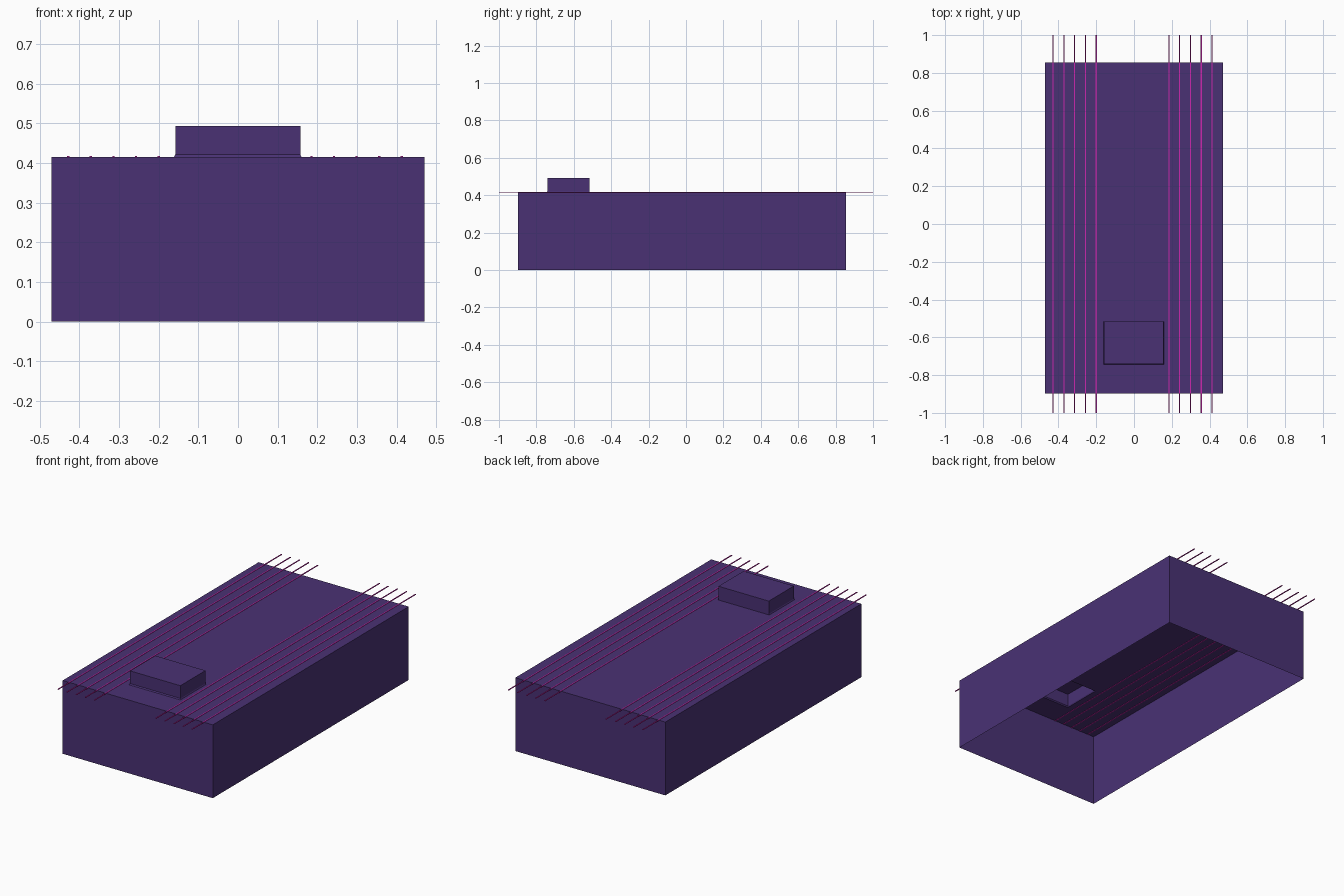
import bpy, bmesh

if "Cube" in bpy.data.objects:
    bpy.data.objects.remove(bpy.data.objects["Cube"])


def material(name, rgb):
    m = bpy.data.materials.new(name)
    m.diffuse_color = (*rgb, 1.0)
    m.use_nodes = True
    m.node_tree.nodes["Principled BSDF"].inputs["Base Color"].default_value = m.diffuse_color
    return m


purple = material("deep purple", (0.068, 0.031, 0.175))
magenta = material("magenta", (0.60, 0.02, 0.42))


def finish(bm, name, mat):
    mesh = bpy.data.meshes.new(name)
    bm.to_mesh(mesh)
    bm.free()
    mesh.materials.append(mat)
    obj = bpy.data.objects.new(name, mesh)
    bpy.context.collection.objects.link(obj)
    return obj


def ring(bm, x0, x1, y0, y1, z):
    return [bm.verts.new(p) for p in ((x0, y0, z), (x1, y0, z), (x1, y1, z), (x0, y1, z))]


def bridge(bm, low, high):
    for i in range(4):
        j = (i + 1) % 4
        bm.faces.new((low[i], low[j], high[j], high[i]))


TOP = 0.415

# Hollow building shell: open underneath, roof pierced below the small box,
# with a narrow sloped skirt leading up into the box
bm = bmesh.new()
rings = [
    ring(bm, -0.47, 0.47, -0.897, 0.856, 0.0),       # wall foot
    ring(bm, -0.47, 0.47, -0.897, 0.856, TOP),       # roof edge
    ring(bm, -0.161, 0.160, -0.745, -0.515, TOP),    # skirt foot
    ring(bm, -0.158, 0.157, -0.74, -0.515, 0.421),   # skirt top
    ring(bm, -0.158, 0.157, -0.74, -0.515, 0.493),   # box top
]
for low, high in zip(rings, rings[1:]):
    bridge(bm, low, high)
bm.faces.new(rings[-1])
finish(bm, "shell_with_roof_box", purple)

# Two groups of thin flat rails running the full length of the roof
HALF_W, HALF_H = 0.0028, 0.0018
bm = bmesh.new()
for start in (-0.428, 0.185):
    for i in range(5):
        x = start + i * 0.057
        ends = []
        for y in (-1.0, 1.0):
            ends.append([bm.verts.new((x + dx * HALF_W, y, TOP + dz * HALF_H))
                         for dx, dz in ((-1, -1), (1, -1), (1, 1), (-1, 1))])
        bridge(bm, ends[0], ends[1])
        bm.faces.new(ends[0][::-1])
        bm.faces.new(ends[1])
bmesh.ops.recalc_face_normals(bm, faces=bm.faces[:])
finish(bm, "roof_rails", magenta)
